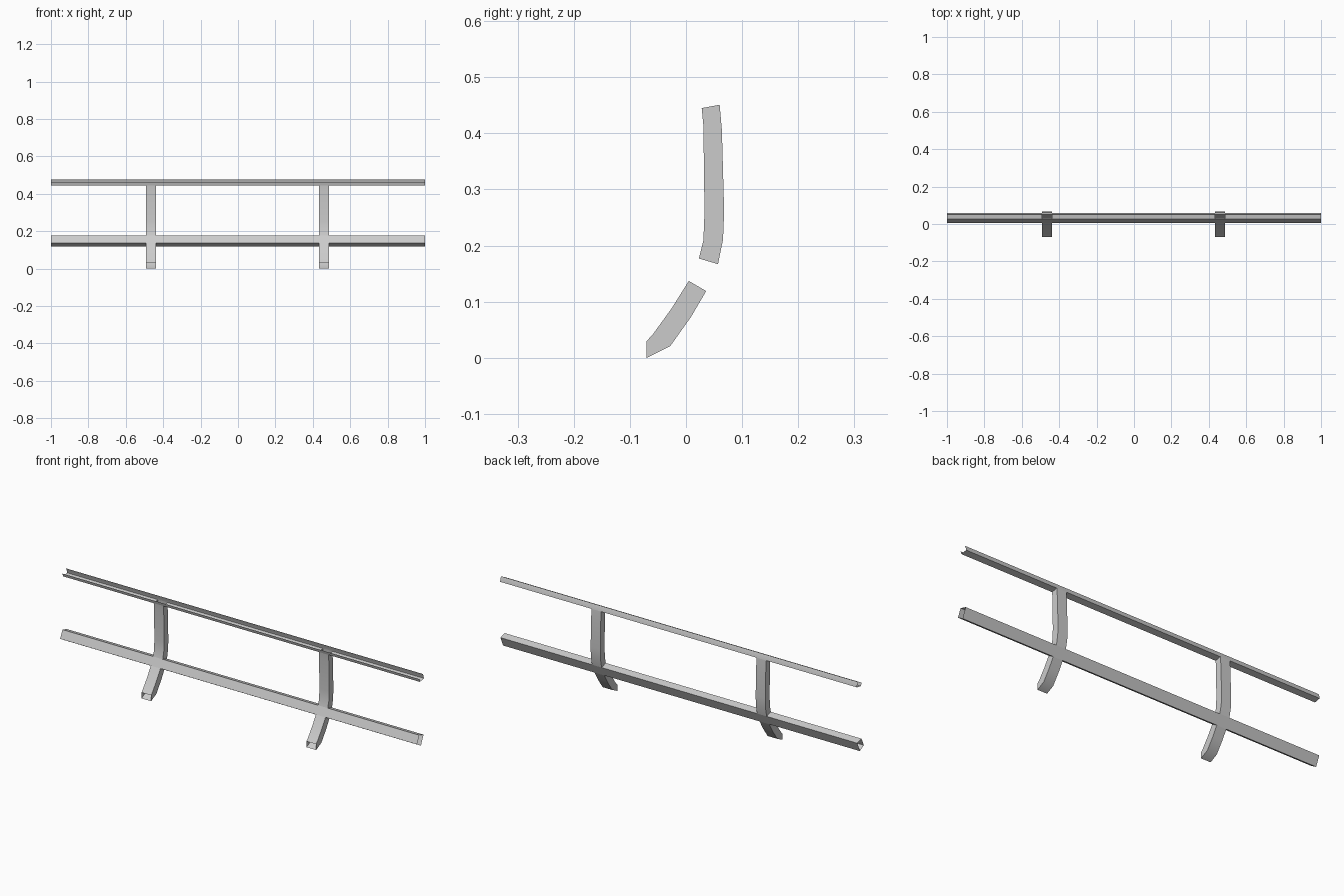
import bpy, bmesh

if "Cube" in bpy.data.objects:
    bpy.data.objects.remove(bpy.data.objects["Cube"])

WIDTH = 0.054
CENTRES = (-0.465, 0.46)
DZ = -0.002          # seats the foot tip on z = 0

# Side profile (y, z) of the posts: front line and back line, split at the lower rail
LOW_FRONT = [(-0.07, 0.032), (-0.059, 0.044), (-0.025, 0.091), (0.005, 0.139)]
LOW_BACK = [(-0.07, 0.002), (-0.028, 0.023), (0.009, 0.075), (0.036, 0.121)]
UP_FRONT = [(0.023, 0.179), (0.031, 0.211), (0.033, 0.261), (0.031, 0.416), (0.028, 0.447)]
UP_BACK = [(0.057, 0.169), (0.066, 0.213), (0.068, 0.263), (0.064, 0.407), (0.060, 0.453)]


def finish(name, bm):
    bmesh.ops.remove_doubles(bm, verts=bm.verts, dist=1e-5)
    me = bpy.data.meshes.new(name)
    bm.to_mesh(me)
    bm.free()
    ob = bpy.data.objects.new(name, me)
    bpy.context.collection.objects.link(ob)
    bpy.context.view_layer.objects.active = ob
    ob.select_set(True)
    bpy.ops.object.shade_smooth_by_angle(angle=0.52)
    ob.select_set(False)


def quad(bm, pts):
    bm.faces.new([bm.verts.new((x, y, z + DZ)) for x, y, z in pts])


def strip(bm, a, b, x0, x1):
    """Face spanning x0..x1 along profile edge a-b (normal out for a front edge going up)."""
    quad(bm, [(x0, *a), (x1, *a), (x1, *b), (x0, *b)])


def post(name, cx):
    bm = bmesh.new()
    l, r = cx - WIDTH / 2, cx + WIDTH / 2
    for front, back in ((LOW_FRONT, LOW_BACK), (UP_FRONT, UP_BACK)):
        for i in range(len(front) - 1):
            f0, f1, b0, b1 = front[i], front[i + 1], back[i], back[i + 1]
            strip(bm, f0, f1, l, r)
            strip(bm, b1, b0, l, r)
            quad(bm, [(r, *f0), (r, *b0), (r, *b1), (r, *f1)])
            quad(bm, [(l, *f0), (l, *f1), (l, *b1), (l, *b0)])
    finish(name, bm)


def rail(name, edges):
    """Hollow rail with open ends; edges are (a, b, opened where the posts join)."""
    bm = bmesh.new()
    xs = [-1.0]
    for c in CENTRES:
        xs += [c - WIDTH / 2, c + WIDTH / 2]
    xs.append(1.0)
    for a, b, joined in edges:
        for i in range(5):
            if not (joined and i in (1, 3)):
                strip(bm, a, b, xs[i], xs[i + 1])
    finish(name, bm)


# Curved box posts with open feet
post("left_post", CENTRES[0])
post("right_post", CENTRES[1])

# Lower rail: hollow box crossing the posts
fb, ft, bt, bb = LOW_FRONT[-1], UP_FRONT[0], UP_BACK[0], LOW_BACK[-1]
rail("lower_rail", [(fb, ft, False), (ft, bt, True), (bt, bb, False), (bb, fb, True)])

# Top rail: channel open upward
f, b = UP_FRONT[-1], UP_BACK[-1]
mid, tip = (0.057, 0.466), (0.052, 0.478)
rail("top_rail", [(f, (0.023, 0.463), False), (tip, mid, False),
                  (mid, b, False), (b, f, True)])
